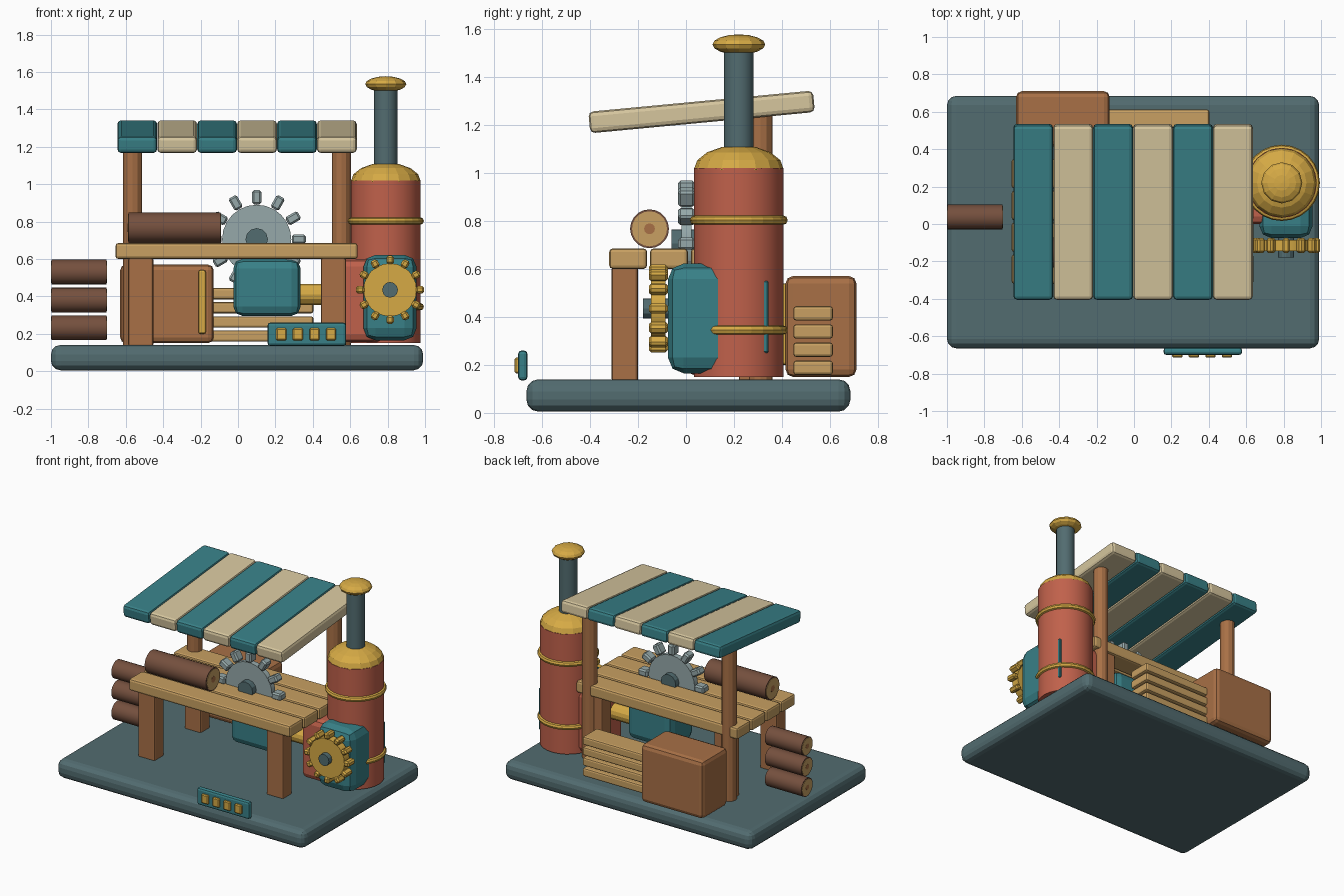
import bpy, math
from mathutils import Matrix, Vector

if "Cube" in bpy.data.objects:
    bpy.data.objects.remove(bpy.data.objects["Cube"])


def material(name, hexa):
    lin = []
    for i in (0, 2, 4):
        c = int(hexa[i:i + 2], 16) / 255
        lin.append(c / 12.92 if c <= 0.04045 else ((c + 0.055) / 1.055) ** 2.4)
    m = bpy.data.materials.new(name)
    m.diffuse_color = (*lin, 1)
    m.use_nodes = True
    m.node_tree.nodes["Principled BSDF"].inputs["Base Color"].default_value = m.diffuse_color
    return m


SLATE = material("slate", "526C70")
TEAL = material("teal", "388087")
CREAM = material("cream", "D6C69E")
RED = material("boiler red", "C0614B")
GOLD = material("brass", "D6AA45")
WOOD = material("brown wood", "A87046")
PLANK = material("light wood", "C8A062")
BARK = material("bark", "75503E")
STEEL = material("steel", "96A9AA")


def finish(name, mat, bevel=0, segments=2):
    o = bpy.context.object
    o.name = name
    o.data.materials.append(mat)
    if bevel:
        b = o.modifiers.new("bevel", 'BEVEL')
        b.width, b.segments, b.limit_method = bevel, segments, 'ANGLE'
        b.angle_limit = math.radians(40)
    return o


def box(name, mat, x, y, z, bevel=0.012, segments=2, tilt=0):
    """Box from (min, max) ranges, optionally tilted about x."""
    r = (x, y, z)
    size = [b - a for a, b in r]
    bpy.ops.mesh.primitive_cube_add(size=1, location=[(a + b) / 2 for a, b in r])
    o = bpy.context.object
    o.data.transform(Matrix.Diagonal((*size, 1)))
    o.rotation_euler.x = tilt
    return finish(name, mat, bevel, segments)


def cyl(name, mat, centre, radius, length, axis='Z', sides=20, bevel=0):
    rot = {'X': (0, math.pi / 2, 0), 'Y': (math.pi / 2, 0, 0), 'Z': (0, 0, 0)}[axis]
    bpy.ops.mesh.primitive_cylinder_add(vertices=sides, radius=radius, depth=length,
                                        location=centre, rotation=rot)
    o = finish(name, mat, bevel, 1)
    bpy.ops.object.shade_smooth_by_angle(angle=math.radians(25))
    return o


def ball(name, mat, centre, radius, half_height, segments, rings):
    bpy.ops.mesh.primitive_uv_sphere_add(segments=segments, ring_count=rings,
                                         radius=1, location=centre)
    bpy.context.object.data.transform(Matrix.Diagonal((radius, radius, half_height, 1)))
    return finish(name, mat)


def toothed_wheel(name, mat, centre, radius, thick, tooth_at, tooth):
    """Disc facing y with twelve block teeth around it."""
    cyl(name + "_disc", mat, centre, radius, thick, 'Y', 24)
    for i in range(12):
        a = i * math.tau / 12
        p = Vector(centre) + Vector((math.cos(a), 0, math.sin(a))) * tooth_at
        o = box(f"{name}_tooth_{i + 1}", mat, *[(-s / 2, s / 2) for s in tooth], bevel=0.01, segments=1)
        o.location = p
        o.rotation_euler.y = -a


def log(name, x, y, z, radius):
    """Bark cylinder with pale ends and a dark core."""
    c, length = ((x[0] + x[1]) / 2, y, z), x[1] - x[0]
    cyl(name + "_bark", BARK, c, radius, length - 0.008, 'X', 20)
    cyl(name + "_ends", PLANK, c, radius * 0.9, length - 0.002, 'X', 20)
    cyl(name + "_core", WOOD, c, radius * 0.28, length, 'X', 12)


# Base slab
box("base", SLATE, (-1, 0.99), (-0.665, 0.685), (0.005, 0.14), 0.05, 3)

# Work table: four planks on four legs
for i in range(4):
    y = -0.32 + i * 0.17
    box(f"table_plank_{i + 1}", PLANK, (-0.655, 0.64), (y, y + 0.158), (0.6, 0.685), 0.015)
for sx in (-1, 1):
    x = -0.005 + sx * 0.515
    for n, y in (("front", -0.255), ("back", 0.275)):
        box(f"{n}_leg", WOOD, (x - 0.067, x + 0.067), (y - 0.055, y + 0.055), (0.13, 0.61))
    # Roof post
    cyl("roof_post", WOOD, (-0.005 + sx * 0.558, 0.31, 0.7), 0.051, 1.14, 'Z', 12)

# Striped sloping roof
for i in range(6):
    x = -0.645 + i * 0.2135
    box(f"roof_stripe_{i + 1}", (TEAL, CREAM)[i % 2], (x, x + 0.2125), (-0.405, 0.535),
        (1.209, 1.299), 0.02, 2, math.radians(5.4))

# Saw blade and its hub
toothed_wheel("saw", STEEL, (0.1, 0.002, 0.705), 0.185, 0.04, 0.225, (0.075, 0.07, 0.05))
cyl("saw_hub", SLATE, (0.1, 0, 0.705), 0.06, 0.12, 'Y', 12)

# Motor under the table and drive shaft
box("motor", TEAL, (-0.025, 0.335), (-0.07, 0.21), (0.295, 0.6), 0.05, 2)
cyl("drive_shaft", GOLD, (0.45, 0.1, 0.41), 0.058, 0.4, 'X', 14)

# Boiler with firebox, bands, dome, chimney and cap
BX, BY = 0.79, 0.22
cyl("boiler", RED, (BX, BY, 0.585), 0.187, 0.87, 'Z', 24)
box("firebox", RED, (0.5, 0.78), (0.0, 0.32), (0.155, 0.6), 0.04)
box("boiler_side_plate", TEAL, (0.88, 0.943), (0.1, 0.343), (0.25, 0.55), 0.005, 1)
for z in (0.345, 0.803):
    bpy.ops.mesh.primitive_torus_add(major_segments=24, minor_segments=8, major_radius=0.184,
                                     minor_radius=0.02, location=(BX, BY, z))
    finish("boiler_band", GOLD)
ball("boiler_dome", GOLD, (BX, BY, 1.015), 0.187, 0.1, 16, 8)
cyl("chimney", SLATE, (BX, BY, 1.29), 0.062, 0.46, 'Z', 16)
ball("chimney_cap", GOLD, (BX, BY, 1.535), 0.11, 0.042, 12, 8)

# Gearbox and brass gear
box("gearbox", TEAL, (0.67, 0.955), (-0.075, 0.2), (0.165, 0.622), 0.065, 2)
toothed_wheel("gear", GOLD, (0.813, -0.115, 0.435), 0.142, 0.06, 0.16, (0.045, 0.08, 0.04))
cyl("gear_hub", SLATE, (0.813, -0.11, 0.435), 0.042, 0.14, 'Y', 12)

# Logs: one on the table, three stacked at the side
log("table_log", (-0.59, -0.09), -0.152, 0.767, 0.081)
for i in range(3):
    log(f"stacked_log_{i + 1}", (-1, -0.7), 0.037, 0.232 + i * 0.149, 0.066)

# Crate with brass strip, and cut planks behind
box("crate", WOOD, (-0.63, -0.13), (0.415, 0.71), (0.15, 0.57), 0.03)
box("crate_strip", GOLD, (-0.212, -0.172), (0.395, 0.43), (0.2, 0.54), 0.01)
for i in range(4):
    z = 0.158 + i * 0.0755
    box(f"cut_plank_{i + 1}", PLANK, (-0.16, 0.403), (0.447, 0.612), (z, z + 0.06), 0.012)

# Front panel with four brass buttons
box("front_panel", TEAL, (0.158, 0.578), (-0.7, -0.66), (0.135, 0.26), 0.015)
for i in range(4):
    x = 0.204 + i * 0.0885
    box(f"panel_button_{i + 1}", GOLD, (x, x + 0.055), (-0.715, -0.68), (0.165, 0.23), 0.006, 1)
